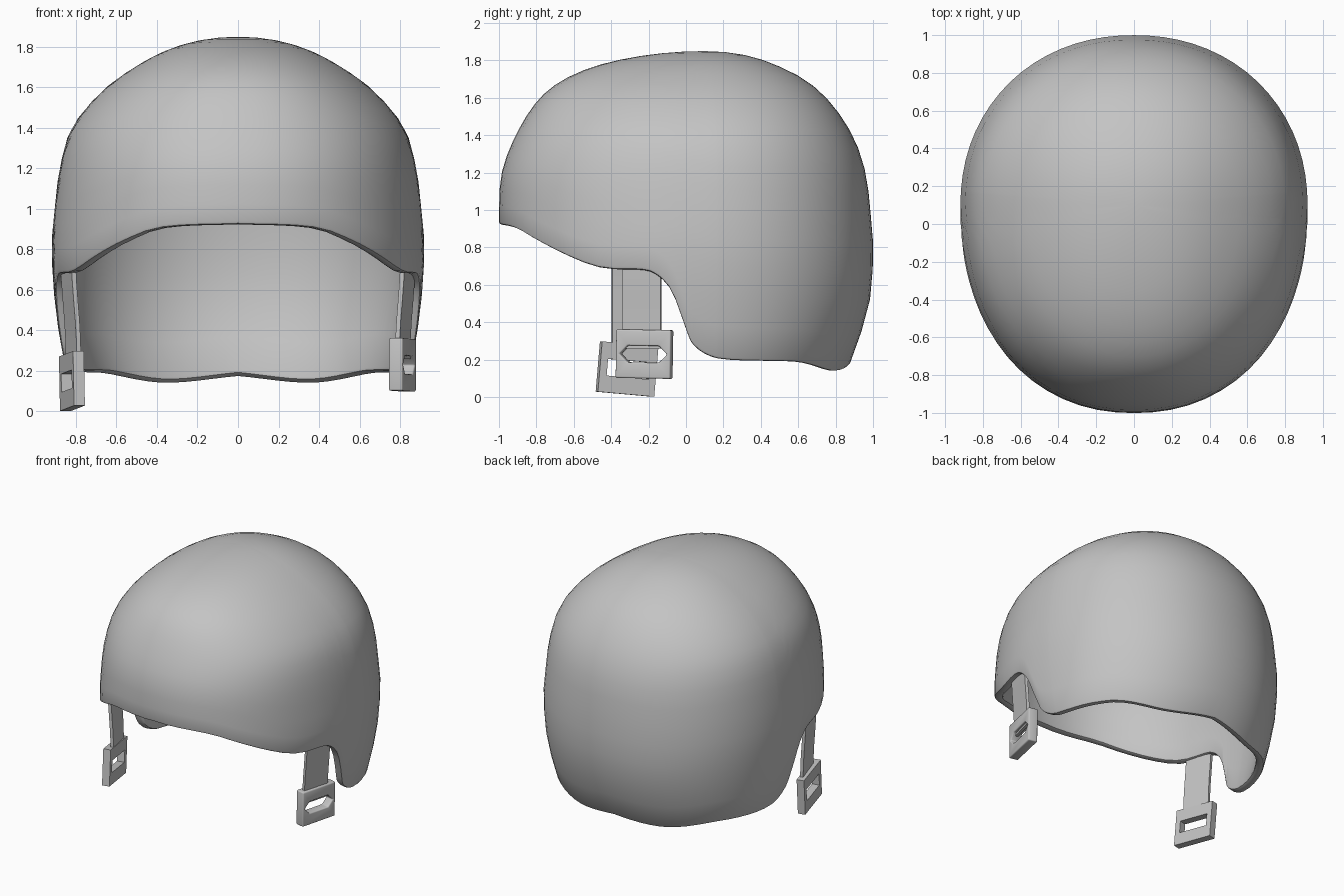
import bpy, bmesh, math
from mathutils import Euler, Vector

if "Cube" in bpy.data.objects:
    bpy.data.objects.remove(bpy.data.objects["Cube"])

grey = bpy.data.materials.new("grey")
grey.diffuse_color = (0.55, 0.55, 0.55, 1)
grey.use_nodes = True
grey.node_tree.nodes["Principled BSDF"].inputs["Base Color"].default_value = grey.diffuse_color


def finish(name, bm, mods):
    """Make an object, apply its modifiers and shade it."""
    me = bpy.data.meshes.new(name)
    bm.to_mesh(me)
    bm.free()
    me.materials.append(grey)
    ob = bpy.data.objects.new(name, me)
    bpy.context.collection.objects.link(ob)
    for kind, settings in mods:
        m = ob.modifiers.new(kind.lower(), kind)
        for key, val in settings.items():
            setattr(m, key, val)
    bpy.ops.object.select_all(action='DESELECT')
    ob.select_set(True)
    bpy.context.view_layer.objects.active = ob
    bpy.ops.object.convert(target='MESH')
    bpy.ops.object.shade_smooth_by_angle(angle=math.radians(40))
    return ob


def curve(table, t, col=1):
    """Smooth interpolation of one column of a table keyed by column 0."""
    n = len(table)
    t = min(max(t, table[0][0]), table[-1][0])
    i = next(k for k in range(n - 1) if t <= table[k + 1][0])

    def slope(k):
        a, b = table[max(k - 1, 0)], table[min(k + 1, n - 1)]
        return (b[col] - a[col]) / (b[0] - a[0])
    h = table[i + 1][0] - table[i][0]
    s = (t - table[i][0]) / h
    return ((2*s**3 - 3*s**2 + 1) * table[i][col] + (s**3 - 2*s**2 + s) * h * slope(i)
            + (3*s**2 - 2*s**3) * table[i + 1][col] + (s**3 - s**2) * h * slope(i + 1))


# Helmet shell: height, half width, reach to front, reach to back
TOP, CY = 1.85, 0.1
levels = [(1.85, 0, 0, 0), (1.83, .20, .30, .21), (1.78, .36, .55, .37),
          (1.7, .51, .75, .53), (1.6, .65, .88, .65), (1.4, .82, 1.01, .79),
          (1.2, .88, 1.085, .86), (1.0, .905, 1.1, .885), (.8, .92, 1.1, .90),
          (.5, .90, 1.1, .88), (.2, .85, 1.08, .785), (.1, .82, 1.05, .74)]
profile = [(math.sqrt(TOP - z), w, f, b) for z, w, f, b in levels]
# Rim height by angle from the front
rim = [(0, .925), (21, .905), (33.7, .83), (43, .765), (52.4, .705), (58.6, .685),
       (71, .675), (75.7, .63), (79.3, .55), (83.5, .36), (85.3, .29), (90, .23),
       (96.7, .2), (116, .19), (127, .185), (151.5, .137), (180, .17)]


def shell_point(deg, q):
    a = math.radians(deg)
    w, f, b = (curve(profile, q, c) for c in (1, 2, 3))
    front = math.cos(a) > 0
    n = 2.2 if front else 2.1
    r = ((abs(math.sin(a)) / w) ** n + (abs(math.cos(a)) / (f if front else b)) ** n) ** (-1 / n)
    return r * math.sin(a), CY - r * math.cos(a), TOP - q * q


half = sorted(set(range(0, 181, 5)) | set(range(68, 96, 2)))
angles = half + [360 - d for d in reversed(half[1:-1])]
ROWS = 18
bm = bmesh.new()
grid = []
for d in angles:
    q0 = math.sqrt(TOP - curve(rim, min(d, 360 - d)))
    grid.append([bm.verts.new(shell_point(d, q0 * (1 - k / ROWS))) for k in range(ROWS)])
pole = bm.verts.new((0, CY, TOP))
for i, a in enumerate(grid):
    b = grid[(i + 1) % len(grid)]
    for k in range(ROWS - 1):
        bm.faces.new((a[k], b[k], b[k + 1], a[k + 1]))
    bm.faces.new((a[-1], b[-1], pole))
finish("helmet_shell", bm, [
    ('SOLIDIFY', dict(thickness=.06, offset=-1)),
    ('BEVEL', dict(width=.015, segments=2, limit_method='ANGLE', angle_limit=math.radians(45)))])


def buckle(name, centre, size, hole, inset, thick, roll, yaw, bevel):
    """Flat frame with a slot whose ends may be pointed."""
    rot = Euler((math.radians(roll), 0, math.radians(yaw)))
    w, h = size[0] / 2, size[1] / 2
    u, v = hole[0] / 2, hole[1] / 2
    outer = [(w, 0), (w, h), (-w, h), (-w, 0), (-w, -h), (w, -h)]
    e = u - inset
    inner = [(u, 0), (e, v), (-e, v), (-u, 0), (-e, -v), (e, -v)]
    bm = bmesh.new()
    rings = [[bm.verts.new(rot.to_matrix() @ Vector((x, y, z)) + Vector(centre)) for y, z in loop]
             for loop, x in ((outer, -thick/2), (outer, thick/2), (inner, thick/2), (inner, -thick/2))]
    for k in range(4):
        a, b = rings[k], rings[(k + 1) % 4]
        for i in range(6):
            j = (i + 1) % 6
            bm.faces.new((a[i], a[j], b[j], b[i]))
    bmesh.ops.recalc_face_normals(bm, faces=bm.faces)
    mods = [('BEVEL', dict(width=bevel, segments=3, limit_method='ANGLE'))] if bevel else []
    finish(name, bm, mods)


buckle("left_buckle", (-.82, -.315, .15), (.31, .27), (.23, .09), 0, .055, -5, 13, 0)
buckle("right_buckle", (.812, -.222, .23), (.30, .26), (.26, .09), .045, .07, -1, -13, .024)


def strap(name, path, y, width, yaw):
    """Ribbon following (x, z) points."""
    c, s = math.cos(math.radians(yaw)) * width / 2, math.sin(math.radians(yaw)) * width / 2
    bm = bmesh.new()
    pairs = [(bm.verts.new((x + s, y - c, z)), bm.verts.new((x - s, y + c, z))) for x, z in path]
    for a, b in zip(pairs, pairs[1:]):
        bm.faces.new((a[0], a[1], b[1], b[0]))
    finish(name, bm, [('SOLIDIFY', dict(thickness=.022, offset=0))])


drop = [(.838, .75), (.836, .66), (.828, .55), (.82, .45), (.815, .36), (.813, .26)]
strap("left_strap", [(-x, z) for x, z in drop], -.295, .21, 15)
strap("right_strap", drop, -.235, .21, -15)
